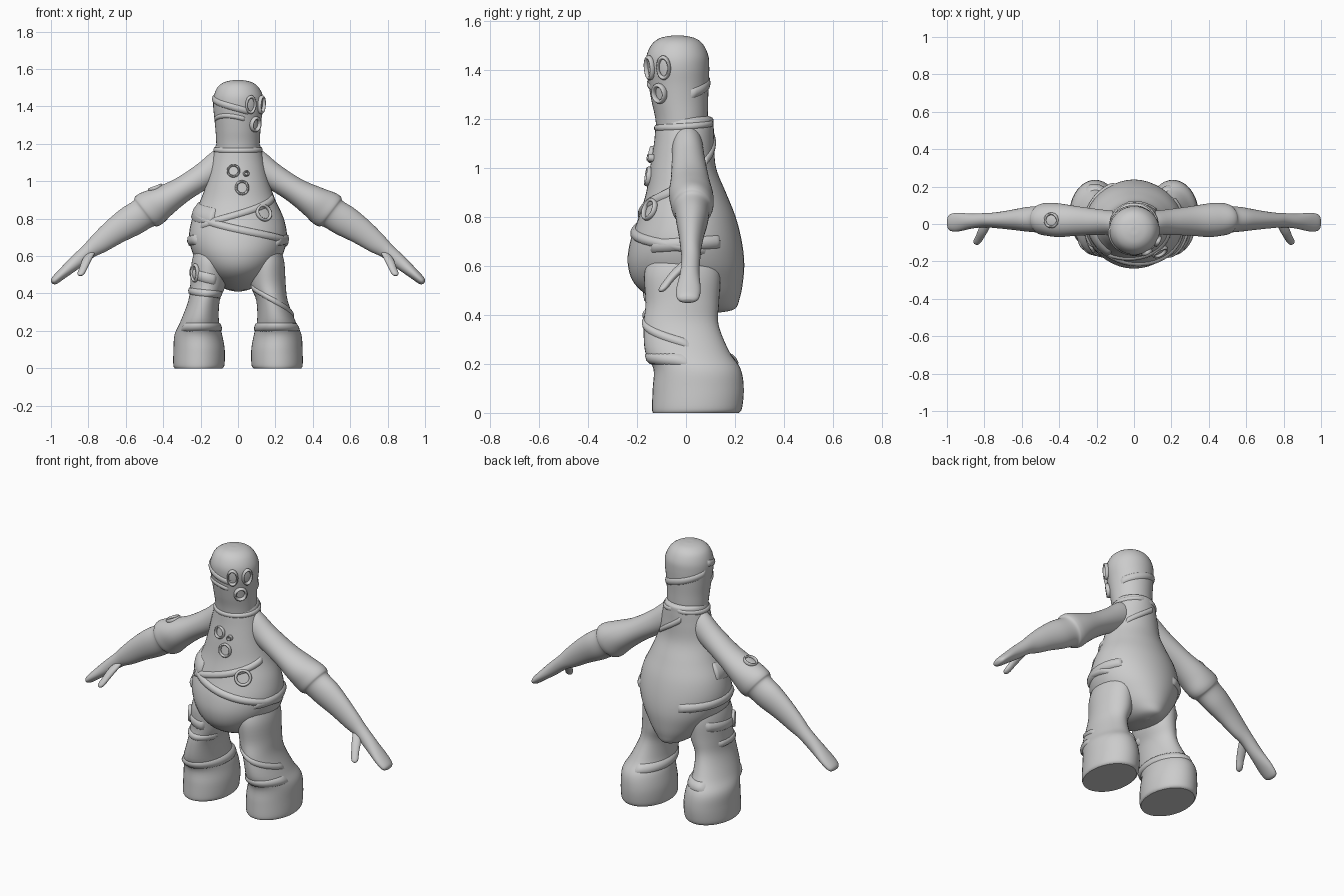
import bpy, bmesh, math
from mathutils import Vector

default = bpy.data.objects.get("Cube")
if default:
    bpy.data.objects.remove(default)

clay = bpy.data.materials.new("light_grey_clay")
clay.use_nodes = True
GREY = (0.6, 0.6, 0.6, 1)
clay.diffuse_color = GREY
clay.node_tree.nodes["Principled BSDF"].inputs["Base Color"].default_value = GREY
SIDES, STEPS = 40, 5


def finish(name, bm):
    bmesh.ops.recalc_face_normals(bm, faces=bm.faces)
    mesh = bpy.data.meshes.new(name)
    bm.to_mesh(mesh)
    bm.free()
    obj = bpy.data.objects.new(name, mesh)
    bpy.context.collection.objects.link(obj)
    mesh.materials.append(clay)
    for p in mesh.polygons:
        p.use_smooth = len(p.vertices) < 5
    return obj


def smooth_rows(stations):
    """Spline between stations of (x, y, z, radius u, radius v)."""
    rows = []
    last = len(stations) - 1
    for i in range(last):
        a, b, c, d = (stations[min(max(k, 0), last)] for k in (i - 1, i, i + 1, i + 2))
        for s in range(STEPS):
            t = s / STEPS
            rows.append([q + t * (r - p) / 2 + t * t * (p - 2.5 * q + 2 * r - w / 2)
                         + t ** 3 * (1.5 * (q - r) + (w - p) / 2)
                         for p, q, r, w in zip(a, b, c, d)])
    return rows + [list(stations[last])]


def ring_point(row, angle, u):
    x, y, z, ru, rv = row
    return Vector((x, y, z)) + u * (ru * math.cos(angle)) + Vector((0, rv * math.sin(angle), 0))


def loft(name, stations, u=(1, 0, 0)):
    """Skin elliptical rings; hand back a height/angle lookup of the surface."""
    rows, u = smooth_rows(stations), Vector(u)
    bm = bmesh.new()
    rings = [[bm.verts.new(ring_point(r, math.tau * k / SIDES, u)) for k in range(SIDES)]
             for r in rows]
    for low, high in zip(rings, rings[1:]):
        for k in range(SIDES):
            n = (k + 1) % SIDES
            bm.faces.new((low[k], low[n], high[n], high[k]))
    bm.faces.new(rings[0])
    bm.faces.new(rings[-1])
    finish(name, bm)

    def surface(z, angle):
        for a, b in zip(rows, rows[1:]):
            if min(a[2], b[2]) <= z <= max(a[2], b[2]) and a[2] != b[2]:
                t = (z - a[2]) / (b[2] - a[2])
                return ring_point([p + t * (q - p) for p, q in zip(a, b)], angle, u)
        return ring_point(min(rows, key=lambda r: abs(r[2] - z)), angle, u)
    return surface


def normal_at(surface, z, angle):
    e = 0.01
    du = surface(z, angle + e) - surface(z, angle - e)
    dz = surface(z + e, angle) - surface(z - e, angle)
    return du.cross(dz).normalized()


def wrap(name, surface, start, end, z0, z1, width, height=0.01, sag=0):
    """Raised cloth fold running over a surface and fading at both ends."""
    bm = bmesh.new()
    grid, count = [], 40
    for i in range(count + 1):
        t = i / count
        angle = math.radians(start + (end - start) * t)
        z = z0 + (z1 - z0) * t - sag * math.sin(math.pi * t)
        fade = min(1, 5 * math.sin(math.pi * t))
        line = []
        for k, lift in ((-1, -0.5), (-0.7, 0.6), (0, 1), (0.7, 0.6), (1, -0.5)):
            zz = z + k * width
            lifted = height * (lift * fade - 0.6 * (1 - fade))
            line.append(bm.verts.new(surface(zz, angle)
                                     + normal_at(surface, zz, angle) * lifted))
        grid.append(line)
    for a, b in zip(grid, grid[1:]):
        for k in range(len(a) - 1):
            bm.faces.new((a[k], b[k], b[k + 1], a[k + 1]))
    finish(name, bm)


def rim(name, surface, z, degrees, wide, tall, thick=0.2):
    """Oval raised rim sitting on a surface."""
    angle = math.radians(degrees)
    normal = normal_at(surface, z, angle)
    bpy.ops.mesh.primitive_torus_add(major_radius=1, minor_radius=thick,
                                     major_segments=28, minor_segments=10)
    obj = bpy.context.object
    obj.name = name
    obj.scale = (wide, tall, 0.06)
    obj.rotation_mode = 'QUATERNION'
    obj.rotation_quaternion = normal.to_track_quat('Z', 'Y')
    obj.location = surface(z, angle) + normal * 0.003
    obj.data.materials.append(clay)
    bpy.ops.object.shade_smooth()


# Pear-shaped body
torso = loft("torso", [
    (0, .12, .41, .01, .02), (0, .09, .425, .07, .11), (0, .04, .47, .135, .18),
    (0, .01, .53, .19, .222), (0, 0, .61, .24, .238), (0, 0, .7, .262, .228),
    (0, .005, .8, .245, .198), (0, 0, .9, .2, .163), (0, -.012, 1, .165, .135),
    (0, -.008, 1.1, .143, .123), (0, -.005, 1.17, .125, .118), (0, 0, 1.205, .11, .108),
    (0, 0, 1.215, .07, .07)])

# Head and neck
head = loft("head", [
    (0, -.015, 1.1, .11, .1), (0, -.018, 1.2, .116, .107), (0, -.025, 1.27, .12, .115),
    (0, -.03, 1.34, .127, .123), (.002, -.034, 1.41, .135, .129),
    (.002, -.035, 1.46, .13, .126), (0, -.035, 1.505, .108, .105),
    (0, -.035, 1.53, .073, .073), (0, -.035, 1.54, .03, .03), (0, -.035, 1.541, .005, .005)])

# Legs and arms on both sides
legs, arms = {}, {}
for side, label in ((1, "left"), (-1, "right")):
    def mirrored(stations):
        return [(side * s[0], *s[1:]) for s in stations]

    legs[label] = loft(label + "_leg", mirrored([
        (.21, .04, 0, .128, .175), (.209, .045, .02, .137, .184), (.208, .05, .1, .137, .186),
        (.212, .045, .18, .127, .178), (.205, .005, .25, .103, .172),
        (.182, -.02, .36, .084, .153), (.16, -.015, .45, .095, .15),
        (.152, -.015, .57, .095, .155), (.14, -.01, .66, .08, .13)]))
    across = (side * .61, 0, .79)
    arms[label] = loft(label + "_arm", mirrored([
        (0, .01, 1.13, .05, .04), (.07, .005, 1.108, .078, .06), (.18, .01, 1.032, .07, .068),
        (.3, .016, .955, .069, .078), (.4, .02, .895, .086, .09), (.46, .025, .857, .101, .088),
        (.49, .025, .838, .099, .083), (.51, .025, .825, .086, .072),
        (.575, .025, .785, .084, .065), (.66, .022, .73, .071, .052),
        (.74, .02, .67, .057, .042), (.8, .02, .625, .042, .038), (.87, .015, .565, .037, .04),
        (.94, .01, .505, .028, .05), (.98, .008, .47, .022, .045),
        (.993, .008, .459, .012, .028), (.996, .008, .457, .003, .005)]), across)
    loft(label + "_thumb", mirrored([
        (.78, .01, .625, .02, .02), (.805, -.03, .585, .025, .024),
        (.825, -.07, .54, .022, .02), (.838, -.092, .51, .02, .018),
        (.842, -.1, .497, .012, .01), (.843, -.102, .494, .003, .003)]))
    wrap(label + "_boot_fold", legs[label], 150 - 60 * side, 420 - 60 * side,
         .22, .22, .025, .01)

# Cloth folds: angles run anticlockwise from the model's left side, front is 270
wrap("collar_fold", torso, 90, 450, 1.185, 1.185, .014, .007, .02)
wrap("head_fold", head, 170, 300, 1.45, 1.37, .02, .008)
wrap("cheek_fold", head, 190, 290, 1.33, 1.33, .014, .007, -.02)
wrap("nape_fold", head, 20, 170, 1.3, 1.4, .022, .007)
wrap("belly_fold", torso, 185, 385, .84, .66, .022, .012, .02)
wrap("chest_fold", torso, 215, 350, .76, .92, .02, .01)
wrap("waist_patch", torso, 165, 240, .85, .81, .05, .014)
wrap("hip_fold", torso, 110, 215, .66, .69, .03, .012)
wrap("left_hip_fold", torso, 320, 400, .68, .7, .03, .012)
wrap("back_fold", torso, 40, 110, 1.02, 1.14, .02, .008)
wrap("left_leg_fold", legs["left"], 190, 370, .44, .28, .02, .008)
wrap("right_leg_fold", legs["right"], 150, 350, .42, .39, .02, .009)
wrap("right_thigh_fold", legs["right"], 120, 300, .54, .47, .03, .009)

# Eyes, mouth and oval rims
rim("right_eye", head, 1.41, 299, .026, .042)
rim("left_eye", head, 1.41, 334, .026, .042)
rim("mouth", head, 1.305, 318, .03, .034, .25)
rim("upper_chest_rim", torso, 1.055, 261, .03, .03)
rim("small_chest_rim", torso, 1.04, 286, .012, .012, .35)
rim("lower_chest_rim", torso, .965, 277, .032, .034)
rim("belly_rim", torso, .83, 306, .04, .04)
rim("thigh_rim", legs["right"], .51, 222, .03, .042)
rim("sleeve_rim", arms["right"], .9, 90 - 90, .035, .035)
